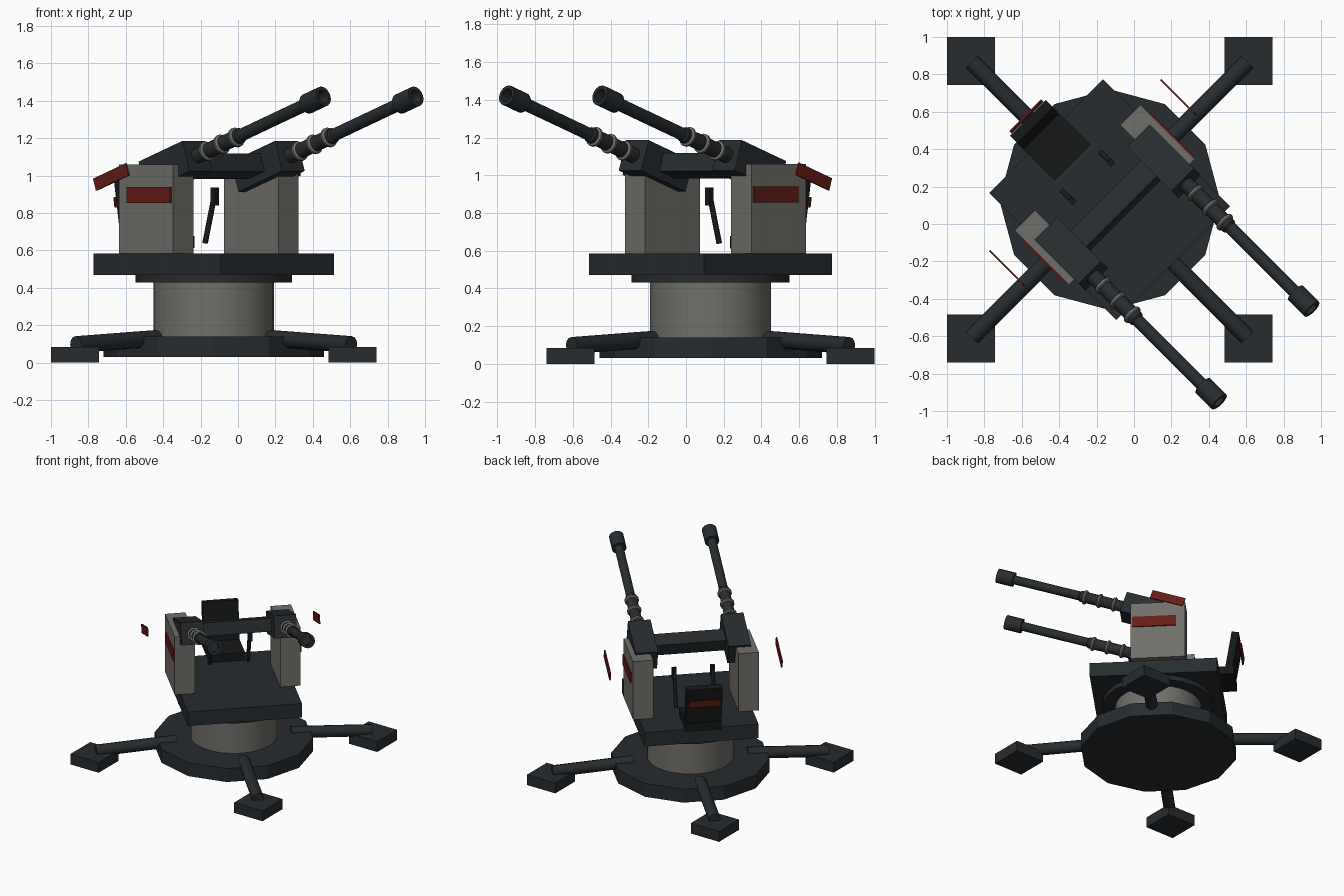
import bpy, bmesh
from math import radians, sqrt
from mathutils import Matrix, Vector

if "Cube" in bpy.data.objects:
    bpy.data.objects.remove(bpy.data.objects["Cube"])

T = Matrix.Translation
def R(deg, axis):
    return Matrix.Rotation(radians(deg), 4, axis)

def material(name, rgb):
    m = bpy.data.materials.new(name)
    m.diffuse_color = (*rgb, 1)
    m.use_nodes = True
    m.node_tree.nodes["Principled BSDF"].inputs["Base Color"].default_value = m.diffuse_color
    return m

DARK = material("dark_metal", (0.02, 0.025, 0.028))
BLACK = material("black_pad", (0.008, 0.009, 0.009))
GREY = material("warm_grey", (0.165, 0.158, 0.142))
RED = material("red_paint", (0.13, 0.012, 0.009))

def finish(name, bm, mat, smooth=False):
    bmesh.ops.recalc_face_normals(bm, faces=bm.faces)
    me = bpy.data.meshes.new(name)
    bm.to_mesh(me)
    bm.free()
    me.materials.append(mat)
    ob = bpy.data.objects.new(name, me)
    bpy.context.collection.objects.link(ob)
    if smooth:
        bpy.ops.object.select_all(action='DESELECT')
        ob.select_set(True)
        bpy.context.view_layer.objects.active = ob
        bpy.ops.object.shade_smooth_by_angle(angle=radians(35))
    return ob

def box(name, frame, centre, size, mat, rot=Matrix()):
    bm = bmesh.new()
    bmesh.ops.create_cube(bm, size=1, matrix=frame @ T(centre) @ rot @ Matrix.Diagonal((*size, 1)))
    return finish(name, bm, mat)

def lathe(name, frame, profile, sides, mat, smooth=True):
    """Turn (height, radius) points about the frame's z axis; closed at the axis."""
    bm = bmesh.new()
    vs = [bm.verts.new((r, 0, h)) for h, r in profile]
    es = [bm.edges.new(p) for p in zip(vs, vs[1:])]
    bmesh.ops.spin(bm, geom=vs + es, cent=(0, 0, 0), axis=(0, 0, 1),
                   angle=radians(360), steps=sides, use_merge=True)
    bmesh.ops.remove_doubles(bm, verts=bm.verts, dist=1e-5)
    bm.transform(frame)
    return finish(name, bm, mat, smooth)

def cyl(name, frame, h0, h1, r, sides, mat, smooth=True):
    return lathe(name, frame, [(h0, 0), (h0, r), (h1, r), (h1, 0)], sides, mat, smooth)

# Frames: ground frame, turret (x = aim direction), guns (pitched up)
BASE = T((-0.13, 0.13, 0))
TURRET = BASE @ R(-45, 'Z')
GUN = TURRET @ T((0.06, 0, 1.05)) @ R(-18.5, 'Y')

# Base plate, pedestal and turning ring
cyl("base_plate", BASE, 0.03, 0.14, 0.59, 12, DARK, False)
cyl("pedestal", BASE, 0.14, 0.43, 0.322, 32, GREY)
cyl("turning_ring", BASE, 0.43, 0.47, 0.418, 24, DARK)

# Four legs with square feet
for i in range(4):
    arm = BASE @ R(45 + 90 * i, 'Z')
    box(f"foot_{i}", arm, (0.742 * sqrt(2), 0, 0.0425), (0.256, 0.256, 0.085), DARK, R(45, 'Z'))
    a, b = Vector((0.43, 0, 0.13)), Vector((1.04, 0, 0.097))
    d = b - a
    tilt = d.to_track_quat('Z', 'Y').to_matrix().to_4x4()
    cyl(f"leg_{i}", arm @ T(a) @ tilt, 0, d.length, 0.045, 12, DARK)

# Deck
box("deck", TURRET, (0, 0, 0.5275), (0.96, 0.86, 0.115), DARK)

# Seat with backrest and floating red strip
box("seat", TURRET, (-0.43, 0, 0.645), (0.30, 0.27, 0.065), BLACK)
box("backrest", TURRET, (-0.565, 0, 0.81), (0.055, 0.27, 0.33), BLACK, R(-9, 'Y'))
box("backrest_strip", TURRET, (-0.63, 0, 0.857), (0.01, 0.24, 0.055), RED, R(-9, 'Y'))

# Cross bar between the guns
box("cross_bar", GUN, (-0.015, 0, 0.005), (0.125, 0.56, 0.10), DARK)

# Everything repeated left and right
for side, s in (("right", -1), ("left", 1)):
    box(f"{side}_tower", TURRET, (-0.037, s * 0.398, 0.8225), (0.41, 0.153, 0.475), GREY)
    box(f"{side}_tower_stripe", TURRET, (-0.01, s * 0.478, 0.8975), (0.33, 0.012, 0.085), RED)
    box(f"{side}_gun_block", GUN, (0, s * 0.35, 0), (0.35, 0.17, 0.17), DARK)
    box(f"{side}_side_plate", GUN, (-0.195, s * 0.647, 0.005), (0.26, 0.01, 0.068), RED)

    # Control stick and grip
    stick = TURRET @ T((-0.21, s * 0.145, 0.64)) @ R(15.5, 'Y')
    cyl(f"{side}_control_stick", stick, 0, 0.26, 0.015, 10, DARK)
    box(f"{side}_stick_grip", TURRET, (-0.136, s * 0.145, 0.888), (0.032, 0.032, 0.095), BLACK)

    # Barrel with cooling rings and hollow muzzle
    bore = GUN @ T((0, s * 0.35, 0)) @ R(90, 'Y')
    lathe(f"{side}_barrel", bore,
          [(0.16, 0), (0.16, 0.042), (0.52, 0.042), (0.53, 0.034), (1.08, 0.034), (1.08, 0)],
          16, DARK)
    lathe(f"{side}_muzzle", bore,
          [(1.05, 0), (1.05, 0.055), (1.18, 0.055), (1.18, 0.036), (1.12, 0.034), (1.12, 0)],
          16, DARK)
    for k, h in enumerate((0.253, 0.37, 0.485)):
        lathe(f"{side}_barrel_ring_{k}", bore,
              [(h - 0.014, 0.038), (h - 0.012, 0.048), (h - 0.006, 0.054), (h + 0.006, 0.054),
               (h + 0.012, 0.048), (h + 0.014, 0.038), (h - 0.014, 0.038)], 16, GREY)
